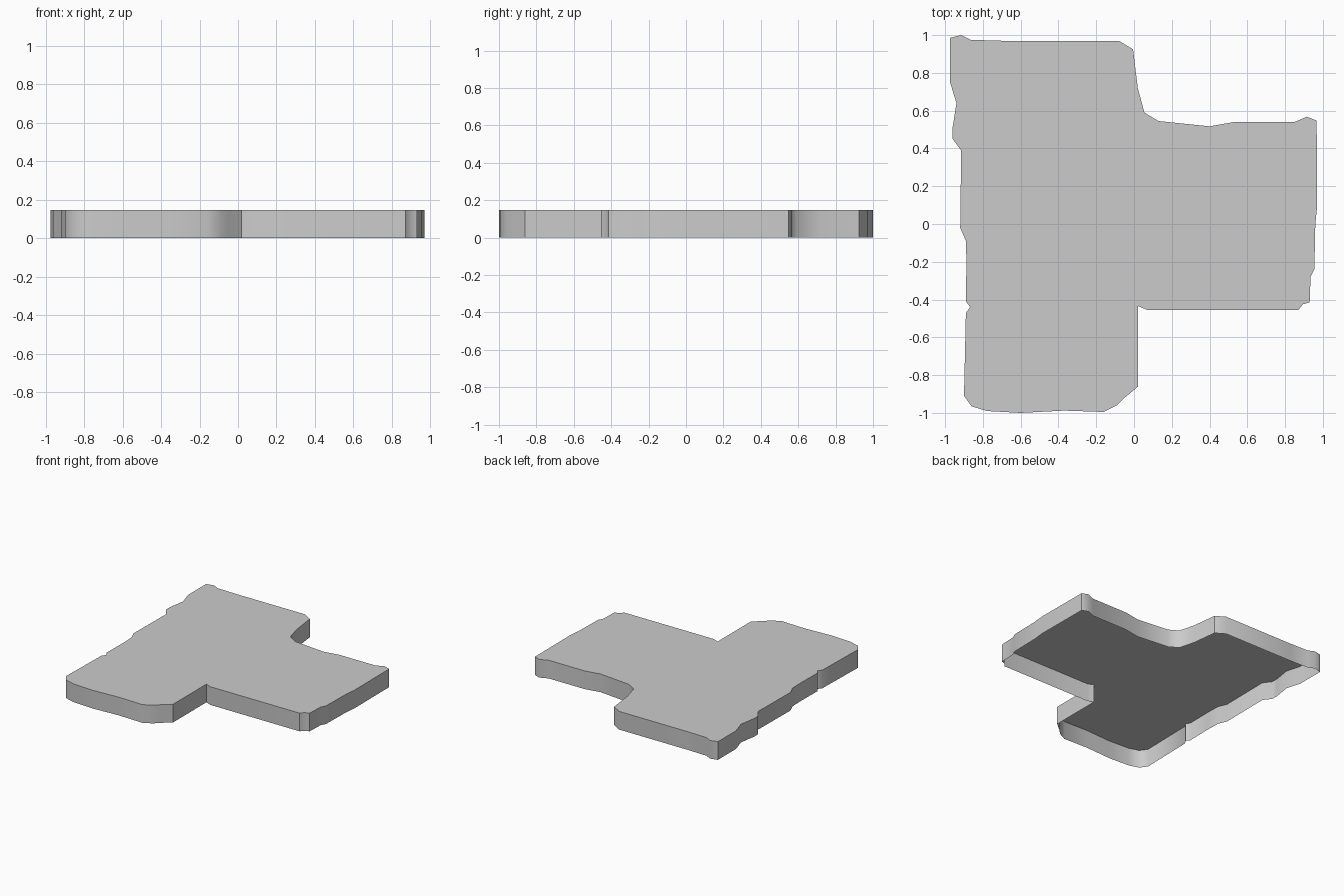
import bpy, bmesh, math

if "Cube" in bpy.data.objects:
    bpy.data.objects.remove(bpy.data.objects["Cube"])

HEIGHT = 0.147

# plan outline of the slab, clockwise from the back left corner
OUTLINE = [
    (-.975, .985), (-.915, 1.0), (-.865, .975), (-.7, .97), (-.08, .97), (-.005, .925),
    (.02, .72), (.055, .59), (.13, .545), (.40, .517), (.53, .54), (.85, .54),
    (.915, .568), (.967, .548), (.97, .10), (.96, 0), (.955, -.24), (.935, -.28),
    (.93, -.415), (.895, -.425), (.87, -.455), (.07, -.455), (.022, -.435), (.022, -.86),
    (-.05, -.92), (-.09, -.96), (-.16, -.995), (-.37, -.988), (-.6, -1.0), (-.78, -.99),
    (-.86, -.965), (-.9, -.91), (-.89, -.47), (-.867, -.44), (-.89, -.41), (-.887, -.2),
    (-.89, -.09), (-.92, -.02), (-.915, .39), (-.96, .45), (-.962, .5), (-.94, .64),
    (-.975, .755),
]

# flat top face with a skirt wall hanging down; the underside stays open
bm = bmesh.new()
top_verts = [bm.verts.new((x, y, HEIGHT)) for x, y in reversed(OUTLINE)]
top = bm.faces.new(top_verts)
skirt = bmesh.ops.extrude_edge_only(bm, edges=list(top.edges))
for v in skirt["geom"]:
    if isinstance(v, bmesh.types.BMVert):
        v.co.z = 0
bmesh.ops.recalc_face_normals(bm, faces=bm.faces[:])
top.normal_update()
if top.normal.z < 0:
    bmesh.ops.reverse_faces(bm, faces=bm.faces[:])

mesh = bpy.data.meshes.new("floor_slab")
bm.to_mesh(mesh)
bm.free()
slab = bpy.data.objects.new("floor_slab", mesh)
bpy.context.collection.objects.link(slab)

# soft wall bends, crisp top rim and corners
bpy.context.view_layer.objects.active = slab
slab.select_set(True)
bpy.ops.object.shade_smooth_by_angle(angle=math.radians(50))
